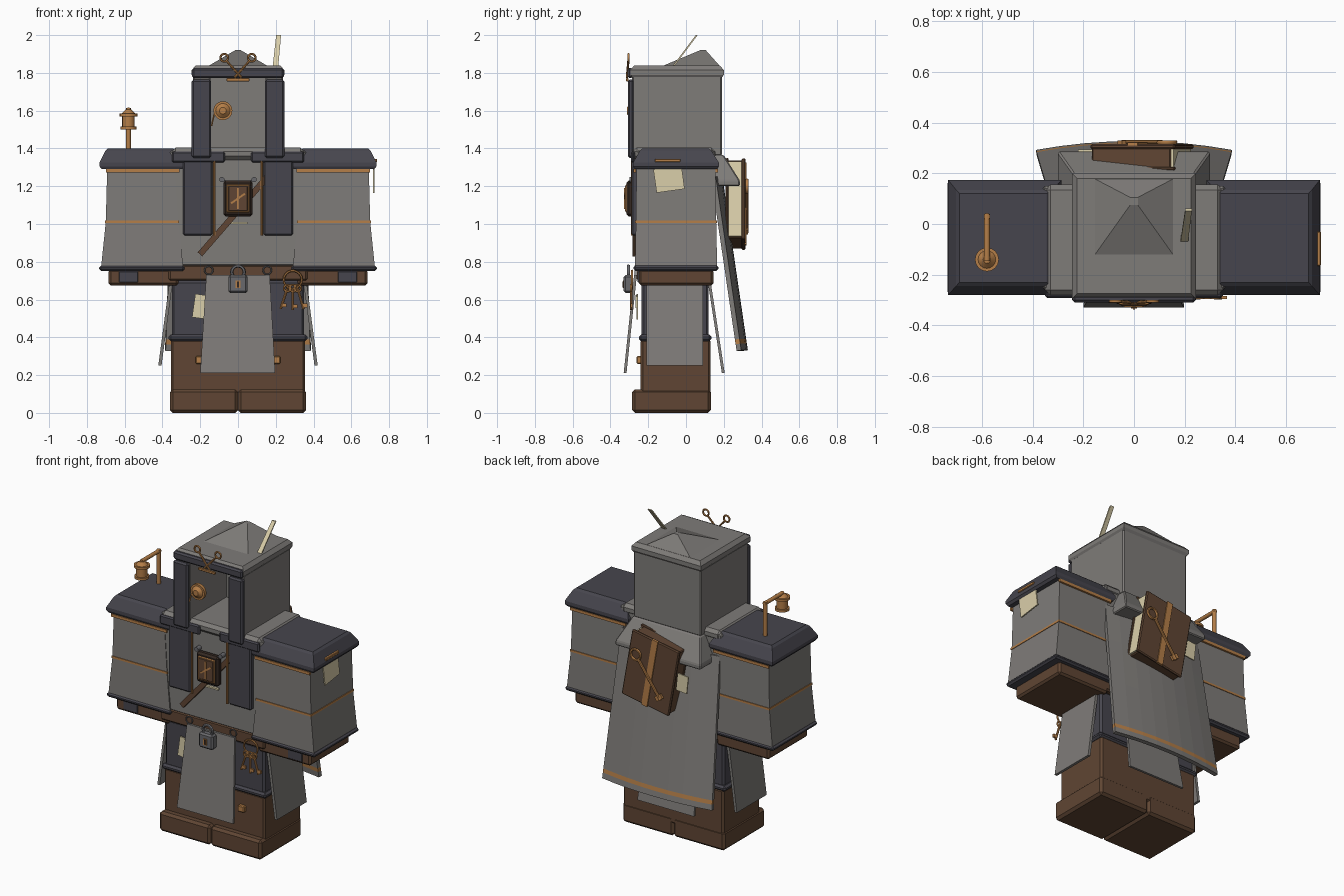
import bpy, bmesh, math
from mathutils import Matrix, Vector

if "Cube" in bpy.data.objects:
    bpy.data.objects.remove(bpy.data.objects["Cube"])


def mat(name, r, g, b):
    m = bpy.data.materials.new(name)
    m.diffuse_color = (r, g, b, 1)
    m.use_nodes = True
    m.node_tree.nodes["Principled BSDF"].inputs["Base Color"].default_value = m.diffuse_color
    return m


GREY = mat("grey_cloth", .21, .20, .19)
DARK = mat("dark_cloth", .062, .06, .075)
BROWN = mat("brown_leather", .115, .06, .033)
GOLD = mat("brass", .46, .21, .065)
CREAM = mat("parchment", .70, .62, .40)
IRON = mat("iron", .14, .14, .15)
INK = mat("dark_brown", .035, .022, .016)


def finish(name, bm, *mats, smooth=False):
    bmesh.ops.recalc_face_normals(bm, faces=bm.faces)
    me = bpy.data.meshes.new(name)
    bm.to_mesh(me)
    bm.free()
    for m in mats:
        me.materials.append(m)
    ob = bpy.data.objects.new(name, me)
    bpy.context.collection.objects.link(ob)
    if smooth:
        bpy.ops.object.select_all(action='DESELECT')
        ob.select_set(True)
        bpy.context.view_layer.objects.active = ob
        bpy.ops.object.shade_smooth_by_angle(angle=math.radians(40))
    return ob


def loft(name, rings, m, bevel=0.0, rot=None):
    """Stack of rectangles (z, x0, x1, y0, y1); rot turns it about its own middle."""
    bm = bmesh.new()
    loops = [[bm.verts.new(p) for p in ((a, c, z), (b, c, z), (b, d, z), (a, d, z))]
             for z, a, b, c, d in rings]
    bm.faces.new(loops[0])
    bm.faces.new(loops[-1])
    for lo, hi in zip(loops, loops[1:]):
        for i in range(4):
            bm.faces.new((lo[i], lo[(i + 1) % 4], hi[(i + 1) % 4], hi[i]))
    bmesh.ops.recalc_face_normals(bm, faces=bm.faces)
    if bevel:
        bmesh.ops.bevel(bm, geom=bm.edges[:], offset=bevel, segments=1, affect='EDGES')
    if rot:
        c = sum((v.co for v in bm.verts), Vector()) / len(bm.verts)
        bmesh.ops.rotate(bm, verts=bm.verts, cent=c, matrix=rot)
    return finish(name, bm, m)


def box(name, x0, x1, y0, y1, z0, z1, m, bevel=0.0, rot=None):
    x0, x1 = min(x0, x1), max(x0, x1)
    return loft(name, [(z0, x0, x1, y0, y1), (z1, x0, x1, y0, y1)], m, bevel, rot)


def side(s, z, a, b, c, d):
    return (z, min(s * a, s * b), max(s * a, s * b), c, d)


def rod(name, p, q, r, m, r2=None, n=12):
    p, q = Vector(p), Vector(q)
    bm = bmesh.new()
    mx = Matrix.Translation((p + q) / 2) @ (q - p).to_track_quat('Z', 'Y').to_matrix().to_4x4()
    bmesh.ops.create_cone(bm, cap_ends=True, segments=n, radius1=r, radius2=r if r2 is None else r2,
                          depth=(q - p).length, matrix=mx)
    return finish(name, bm, m, smooth=True)


def ring(name, c, R, r, m):
    bpy.ops.mesh.primitive_torus_add(location=c, rotation=(math.pi / 2, 0, 0), major_radius=R,
                                     minor_radius=r, major_segments=18, minor_segments=6)
    ob = bpy.context.object
    ob.name = name
    ob.data.materials.append(m)
    bpy.ops.object.shade_smooth_by_angle(angle=math.radians(60))


def ry(deg):
    return Matrix.Rotation(math.radians(deg), 3, 'Y')


# legs and boots
box("trousers", -.35, .35, -.235, .12, .40, .70, DARK, .012)
box("boot_shaft", -.355, .355, -.24, .13, .08, .39, BROWN, .012)
box("boot_cuff", -.368, .368, -.25, .135, .38, .415, DARK, .012)
for s, n in ((-1, "left"), (1, "right")):
    box(n + "_boot_foot", 0, s * .36, -.285, .132, 0, .125, BROWN, .015)
    box(n + "_boot_buckle", s * .18, s * .225, -.262, -.235, .26, .30, GOLD, .005)

# torso, belt and mantle
box("torso", -.36, .36, -.26, .15, .775, 1.39, GREY, .01)
box("belt", -.368, .368, -.262, .14, .70, .785, BROWN, .01)
box("mantle", -.35, .35, -.28, .155, 1.34, 1.405, GREY, .02)

for s, n in ((-1, "left"), (1, "right")):
    # sleeve, cuff, shoulder cap
    loft(n + "_sleeve", [side(s, .77, .29, .725, -.27, .165), side(s, 1.01, .315, .70, -.265, .16),
                         side(s, 1.31, .335, .692, -.262, .155)], GREY)
    box(n + "_sleeve_hem", s * .283, s * .735, -.278, .172, .752, .78, DARK, .01)
    box(n + "_sleeve_trim", s * .312, s * .704, -.269, .164, 1.005, 1.018, GOLD)
    for y in (-.272, .163):
        box(n + "_shoulder_trim", s * .31, s * .70, y - .006, y + .006, 1.272, 1.29, GOLD)
    loft(n + "_shoulder_cap", [side(s, 1.29, .295, .722, -.272, .165), side(s, 1.305, .285, .733, -.28, .174),
                               side(s, 1.325, .285, .733, -.28, .174), side(s, 1.388, .32, .702, -.245, .135),
                               side(s, 1.40, .345, .688, -.23, .12)], DARK)
    box(n + "_hand", s * .315, s * .685, -.25, .145, .675, .76, BROWN, .012)
    box(n + "_hand_plate", s * .53, s * .63, -.256, -.245, .69, .75, DARK, .003)
    # chest panels and piping
    box(n + "_lapel", s * .07, s * .35, -.292, -.27, 1.325, 1.385, DARK, .008)
    box(n + "_chest_panel", s * .135, s * .292, -.288, -.25, .94, 1.34, DARK, .008)
    rod(n + "_chest_piping", (s * .125, -.285, .94), (s * .125, -.285, 1.34), .007, GOLD, n=8)
    rod(n + "_pendant_stud", (s * .085, -.265, 1.235), (s * .085, -.30, 1.235), .014, IRON)
    rod(n + "_pendant_chain", (s * .085, -.295, 1.235), (s * .04, -.295, 1.215), .005, IRON, n=6)
    ring(n + "_belt_ring", (s * .155, -.27, .755), .022, .004, IRON)
    # hanging side flap
    loft(n + "_side_flap", [side(s, .25, .405, .422, -.21, .09), side(s, .70, .345, .362, -.21, .09)], GREY)
    # hood wall and dark front edge
    box(n + "_hood_wall", s * .145, s * .238, -.285, .19, 1.36, 1.785, GREY, .008)
    box(n + "_hood_edge", s * .142, s * .245, -.308, -.275, 1.35, 1.765, DARK, .01)

# hood back, roof and peak
box("hood_back", -.23, .23, .09, .19, 1.36, 1.785, GREY, .008)
loft("hood_roof", [(1.775, -.235, .235, -.285, .19), (1.79, -.245, .245, -.295, .20),
                   (1.815, -.245, .245, -.295, .20), (1.838, -.225, .225, -.275, .18)], GREY)
box("hood_brow", -.243, .243, -.31, -.28, 1.772, 1.825, DARK, .01)
loft("hood_peak", [(1.83, -.168, .168, -.14, .185), (1.92, -.015, .015, .075, .105)], GREY)

# monocle in the hood opening
rod("lens_rim", (-.08, -.275, 1.6), (-.08, -.295, 1.6), .05, GOLD, n=20)
rod("lens_dome", (-.08, -.295, 1.6), (-.08, -.312, 1.6), .038, GOLD, .018, n=20)
rod("lens_cord", (-.125, -.285, 1.585), (-.14, -.29, 1.52), .004, GOLD, n=6)

# scissors on the brow
for s in (-1, 1):
    ring("scissor_ring", (s * .073, -.305, 1.88), .02, .006, GOLD)
    rod("scissor_arm", (s * .06, -.305, 1.863), (-s * .018, -.313, 1.775), .006, GOLD, n=8)
box("scissor_loop", -.06, .06, -.318, -.305, 1.755, 1.772, GOLD, .003)

# writing strip stuck in the hood
loft("quill", [(1.82, .182, .212, -.083, -.073), (2.0, .202, .228, .052, .062)], CREAM)

# lantern on the left shoulder
rod("lantern_post", (-.58, .03, 1.39), (-.58, .03, 1.615), .013, GOLD, n=10)
rod("lantern_arm", (-.58, .04, 1.605), (-.58, -.145, 1.605), .012, GOLD, n=10)
for z0, z1, a, b in ((1.50, 1.515, .043, .043), (1.515, 1.57, .033, .033),
                     (1.57, 1.585, .047, .047), (1.585, 1.605, .035, .015)):
    rod("lantern_part", (-.58, -.14, z0), (-.58, -.14, z1), a, GOLD, b, n=16)

# chest strap and pendant case
loft("chest_strap", [(.755, -.016, .016, -.284, -.26), (1.445, -.016, .016, -.284, -.26)], BROWN, 0, ry(41)
     ).location.x = .025
box("pendant_case", -.078, .078, -.315, -.27, 1.04, 1.23, INK, .012)
box("pendant_frame", -.06, .06, -.32, -.30, 1.06, 1.21, GOLD, .005)
box("pendant_glass", -.052, .052, -.324, -.30, 1.068, 1.202, BROWN, .004)
box("pendant_bar", -.005, .005, -.328, -.31, 1.08, 1.19, GOLD)
box("pendant_slash", -.005, .005, -.328, -.31, 1.09, 1.18, GOLD, 0, ry(55))
box("chest_tag", -.045, .05, -.275, -.258, 1.0, 1.01, CREAM)

# front and back tabards
loft("front_tabard", [(.21, -.2, .197, -.33, -.315), (.73, -.168, .168, -.275, -.26)], GREY)
loft("back_tabard", [(.21, -.2, .2, .19, .205), (.73, -.17, .17, .11, .125)], GREY)

# padlock
box("padlock_body", -.05, .05, -.33, -.28, .635, .73, IRON, .01)
ring("padlock_shackle", (0, -.305, .745), .033, .009, IRON)
box("padlock_keyhole", -.012, .012, -.334, -.325, .66, .70, GOLD)
box("padlock_slot", -.004, .004, -.337, -.33, .665, .695, INK)

# key ring
ring("key_ring", (.29, -.285, .705), .048, .006, GOLD)
for a in (-18, 0, 16):
    d = Vector((math.sin(math.radians(a)), 0, -math.cos(math.radians(a))))
    p = Vector((.29 + a * .0016, -.29, .66))
    ring("small_key_bow", p, .018, .006, GOLD)
    rod("small_key_shaft", p, p + d * .115, .007, GOLD, n=8)
    t = p + d * .095
    box("small_key_bit", t.x, t.x + .025, -.295, -.283, t.z - .01, t.z + .01, GOLD)

# parchment notes
box("hip_note", -.235, -.15, -.262, -.254, .50, .625, CREAM, 0, ry(8))
box("hip_note_flap", -.195, -.14, -.268, -.26, .56, .62, CREAM, 0, ry(8))
tilt = Matrix.Rotation(math.radians(8), 3, 'X')
box("arm_note", .715, .723, -.165, -.015, 1.175, 1.30, CREAM, 0, tilt)
box("arm_note_clip", .715, .737, -.165, -.03, 1.328, 1.345, GOLD, .003)

# cape: bowed sheet with a brass band near the hem
bm = bmesh.new()
rows = (1.25, 1.0, .7, .45, .39, .365, .33)
N = 8
grid = []
for z in rows:
    t = (1.25 - z) / .92
    h = .345 + .04 * t
    grid.append([bm.verts.new((h * u, .145 + .135 * t + .035 * (1 - u * u), z))
                 for u in (2 * i / N - 1 for i in range(N + 1))])
for j in range(len(rows) - 1):
    for i in range(N):
        f = bm.faces.new((grid[j][i], grid[j][i + 1], grid[j + 1][i + 1], grid[j + 1][i]))
        f.material_index = 1 if j == 4 else 0
cape = finish("cape", bm, GREY, GOLD)
sol = cape.modifiers.new("thickness", 'SOLIDIFY')
sol.thickness = .025
sol.offset = 0
loft("cape_collar", [(1.2, -.3, .3, .12, .285), (1.23, -.3, .3, .12, .285),
                     (1.365, -.24, .24, .12, .20)], GREY, .006)

# big book on the back, with strap, note and key
R = ry(-10)
C = Vector((.033, .27, 1.105))


def book_part(name, x0, x1, y0, y1, z0, z1, m, bevel=0.0):
    ob = box(name, x0, x1, y0, y1, z0, z1, m, bevel)
    ob.data.transform(Matrix.Translation(C) @ R.to_4x4())


book_part("book_body", -.165, .15, -.05, .03, -.21, .21, BROWN, .005)
book_part("book_pages", .10, .16, -.045, .025, -.20, .20, CREAM)
book_part("book_cover", -.17, .168, .025, .045, -.218, .218, BROWN, .006)
book_part("book_inner_cover", -.17, .168, -.06, -.045, -.218, .218, BROWN, .004)
book_part("book_strap", -.02, .02, .04, .051, -.22, .22, GOLD)
box("book_note", -.215, -.14, .285, .293, 1.03, 1.14, CREAM, 0, ry(-6))
ring("large_key_bow", (.13, .323, 1.2), .034, .008, GOLD)
rod("large_key_shaft", (.108, .323, 1.17), (-.045, .323, .955), .009, GOLD, n=8)
box("large_key_bit", -.06, -.01, .316, .329, .955, .985, GOLD, 0, ry(35))
